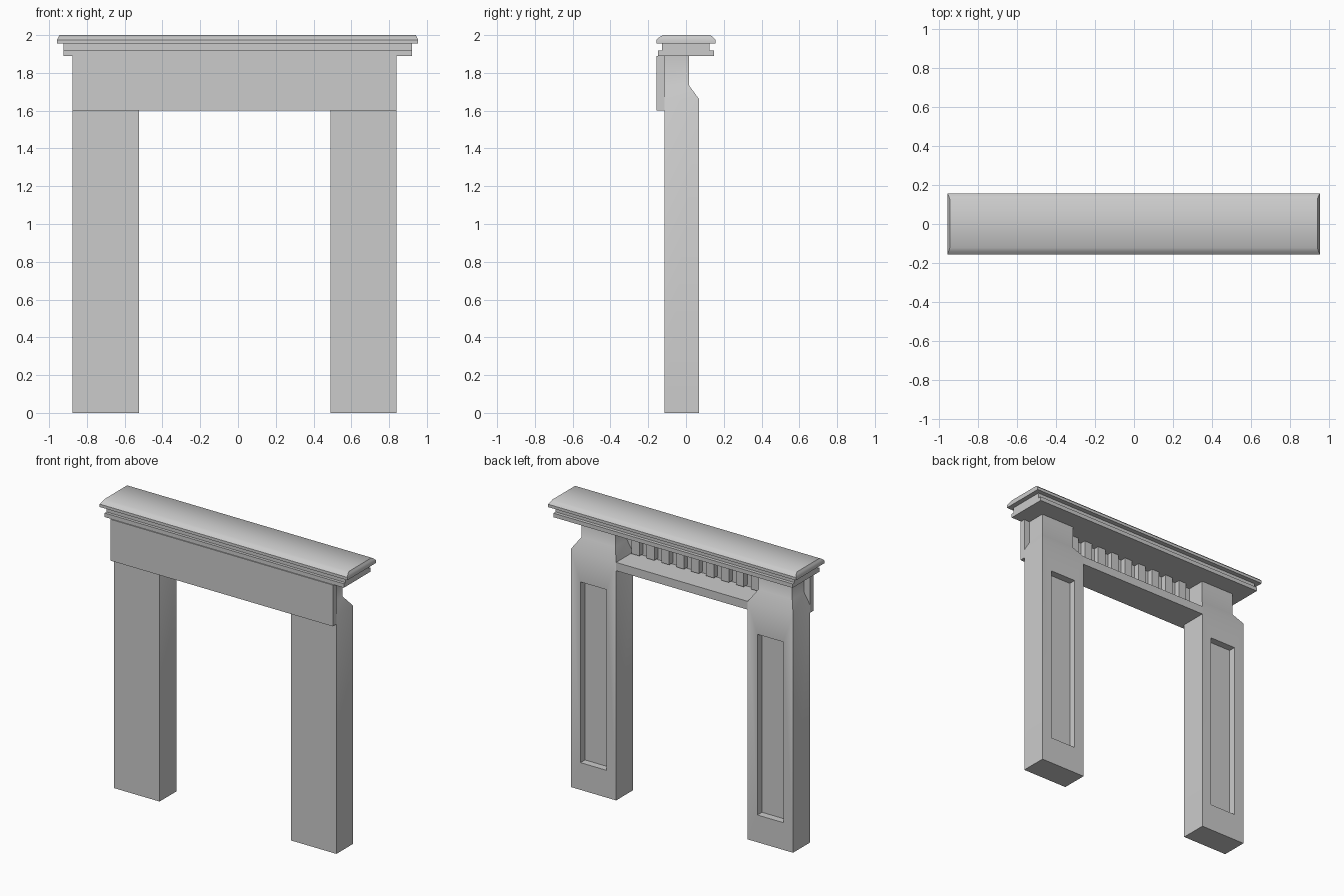
import bpy, bmesh, math

if "Cube" in bpy.data.objects:
    bpy.data.objects.remove(bpy.data.objects["Cube"])

CX = -0.0175          # centre of the surround below the shelf


def finish(name, bm, angle=None):
    bmesh.ops.recalc_face_normals(bm, faces=bm.faces)
    me = bpy.data.meshes.new(name)
    bm.to_mesh(me)
    bm.free()
    ob = bpy.data.objects.new(name, me)
    bpy.context.collection.objects.link(ob)
    if angle:
        smooth(ob, angle)
    return ob


def smooth(ob, angle):
    bpy.ops.object.select_all(action='DESELECT')
    ob.select_set(True)
    bpy.context.view_layer.objects.active = ob
    bpy.ops.object.shade_smooth_by_angle(angle=math.radians(angle))


def loft(name, sections, angle=None):
    """Stack of rectangles (x0, x1, y0, y1, z) joined into a closed solid."""
    bm = bmesh.new()
    rings = []
    for x0, x1, y0, y1, z in sections:
        rings.append([bm.verts.new(p) for p in
                      ((x0, y0, z), (x1, y0, z), (x1, y1, z), (x0, y1, z))])
    bm.faces.new(rings[0])
    bm.faces.new(rings[-1])
    for a, b in zip(rings, rings[1:]):
        for i in range(4):
            j = (i + 1) % 4
            bm.faces.new((a[i], a[j], b[j], b[i]))
    return finish(name, bm, angle)


def box(name, x0, x1, y0, y1, z0, z1):
    return loft(name, [(x0, x1, y0, y1, z0), (x0, x1, y0, y1, z1)])


# Legs with sloped shoulders, a narrower neck and a sunken back panel
for side, s in (("left", -1), ("right", 1)):
    c = CX + s * 0.6825
    w, n = 0.175, 0.13
    leg = loft(side + "_leg", [
        (c - w, c + w, -0.115, 0.07, 0),
        (c - w, c + w, -0.115, 0.07, 1.66),
        (c - n, c + n, -0.115, 0.015, 1.735),
        (c - n, c + n, -0.115, 0.015, 1.89)])
    cutter = box(side + "_panel_cutter", c - 0.1, c + 0.1, 0.02, 0.2, 0.19, 1.45)
    cutter.hide_render = True
    mod = leg.modifiers.new("panel", 'BOOLEAN')
    mod.operation = 'DIFFERENCE'
    mod.solver = 'EXACT'
    mod.object = cutter
    bpy.context.view_layer.objects.active = leg
    bpy.ops.object.modifier_apply(modifier=mod.name)
    bpy.data.objects.remove(cutter, do_unlink=True)
    smooth(leg, 40)

# Front board and the beam behind it
box("front_board", CX - 0.8575, CX + 0.8575, -0.155, -0.115, 1.602, 1.89)
box("lintel_beam", CX - 0.5075, CX + 0.5075, -0.115, 0.07, 1.602, 1.66)

# Row of upright blocks on the back of the front board
for i in range(9):
    x = CX + (i - 4) * 0.115
    box("back_block_%d" % (i + 1), x - 0.03, x + 0.03, -0.115, -0.075, 1.67, 1.89)

# Stepped moulding under the shelf
box("lower_moulding", -0.925, 0.92, -0.148, 0.147, 1.89, 1.918)
box("upper_moulding", -0.925, 0.92, -0.128, 0.124, 1.918, 1.955)

# Shelf with rounded upper edges
loft("mantel_shelf", [
    (-0.958, 0.954, -0.157, 0.157, 1.955),
    (-0.958, 0.954, -0.157, 0.157, 1.975),
    (-0.951, 0.947, -0.142, 0.145, 1.988),
    (-0.945, 0.941, -0.122, 0.128, 2.0)], 40)
